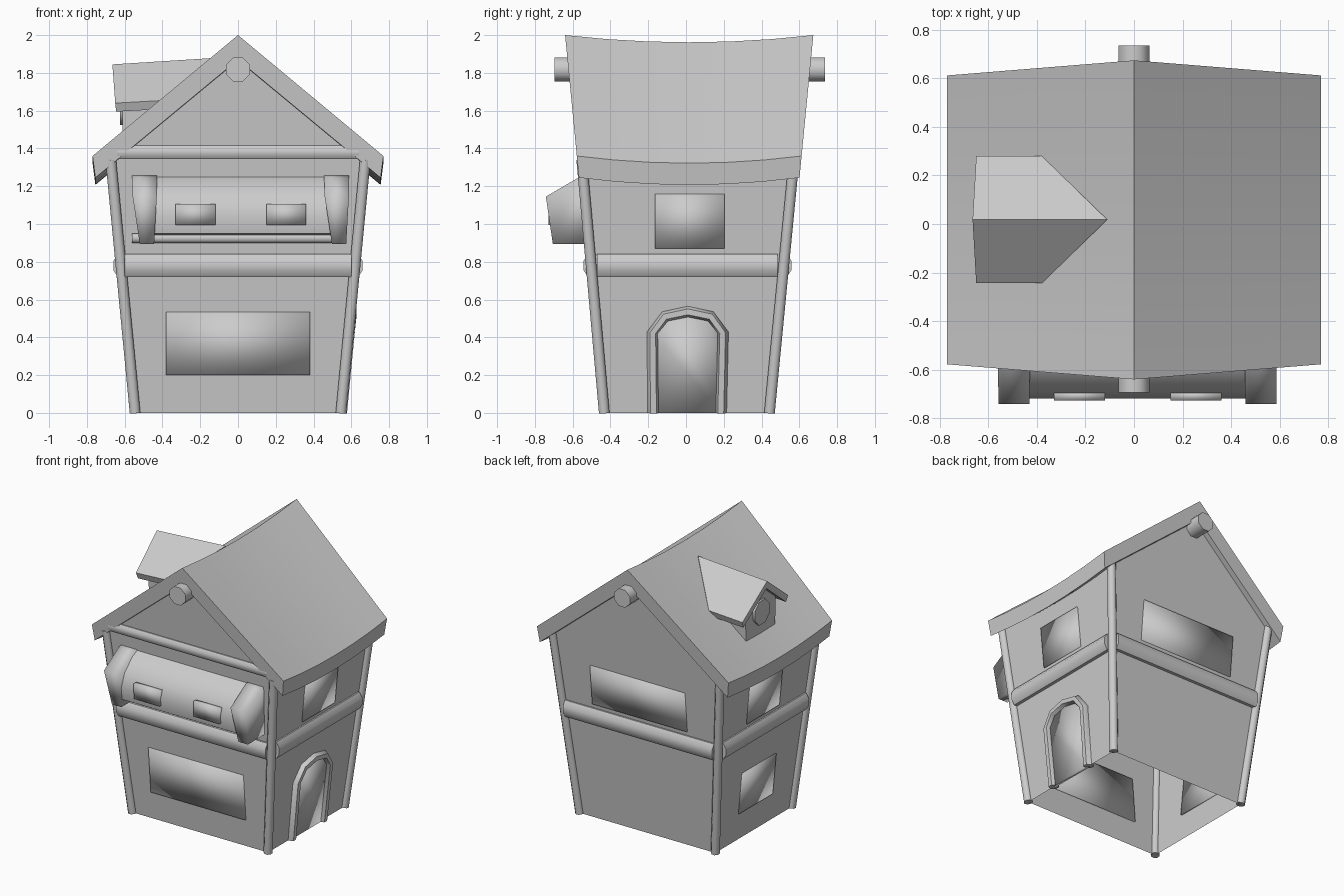
import bpy, bmesh, math
from mathutils import Vector

if "Cube" in bpy.data.objects:
    bpy.data.objects.remove(bpy.data.objects["Cube"])


def make(name, verts, faces, full_smooth=False):
    me = bpy.data.meshes.new(name)
    me.from_pydata([tuple(v) for v in verts], [], faces)
    bm = bmesh.new()
    bm.from_mesh(me)
    bmesh.ops.recalc_face_normals(bm, faces=bm.faces)
    bm.to_mesh(me)
    bm.free()
    ob = bpy.data.objects.new(name, me)
    bpy.context.collection.objects.link(ob)
    if full_smooth:
        me.polygons.foreach_set("use_smooth", [True] * len(me.polygons))
    else:
        bpy.ops.object.select_all(action='DESELECT')
        ob.select_set(True)
        bpy.context.view_layer.objects.active = ob
        bpy.ops.object.shade_smooth_by_angle(angle=math.radians(50))
    return ob


def loft(name, rings, full_smooth=False):
    n = len(rings[0])
    verts = [v for r in rings for v in r]
    faces = [(i * n + j, i * n + (j + 1) % n, (i + 1) * n + (j + 1) % n, (i + 1) * n + j)
             for i in range(len(rings) - 1) for j in range(n)]
    last = (len(rings) - 1) * n
    faces += [tuple(range(n)), tuple(range(last, last + n))]
    return make(name, verts, faces, full_smooth)


def sweep(name, path, side, ra, rb, n=8):
    """Round bar along a path; ra is its radius along 'side', rb across it."""
    path = [Vector(p) for p in path]
    rings = []
    for i, p in enumerate(path):
        t = (path[min(i + 1, len(path) - 1)] - path[max(i - 1, 0)]).normalized()
        a = (Vector(side) - t * t.dot(Vector(side))).normalized()
        b = t.cross(a)
        angs = [(k + 0.5) * math.tau / n for k in range(n)]
        s = 1 / math.cos(math.pi / n)
        rings.append([p + a * ra * s * math.cos(w) + b * rb * s * math.sin(w) for w in angs])
    return loft(name, rings)


def wall(side, u, z, off=0.0):
    """Point on one of the four outward leaning walls."""
    if side == 'front':
        return (u, -(0.433 + 0.089 * z) - off, z)
    if side == 'back':
        return (u, 0.442 + 0.097 * z + off, z)
    x = 0.545 + 0.096 * z + off
    return (x if side == 'right' else -x, u, z)


def panel(name, side, outline, out=0.008):
    loft(name, [[wall(side, u, z, o) for u, z in outline] for o in (-0.012, out)], True)


def rect(u0, u1, z0, z1):
    return [(u0, z0), (u1, z0), (u1, z1), (u0, z1)]


# House shell, open underneath
hx = wall('right', 0, 1.33)[0]
outline = [(-0.545, 0), (0.545, 0), (hx, 1.33), (0, 1.9), (-hx, 1.33)]
shell = [wall(s, u, z) for s in ('front', 'back') for u, z in outline]
make("house_walls", shell, [(0, 1, 2, 3, 4), (9, 8, 7, 6, 5), (1, 6, 7, 2), (0, 4, 9, 5)])

# Sagging main roof slab
prof = [(0, 2), (0.77, 1.36), (0.755, 1.245), (0, 1.87), (-0.755, 1.245), (-0.77, 1.36)]
rings = []
for k in range(7):
    t = k / 3 - 1
    rings.append([(x, 0.017 + t * (0.595 + (z - 1.36) * 0.097), z - 0.038 * (1 - t * t))
                  for x, z in prof])
loft("main_roof", rings)

# Corner posts
for sx in (-1, 1):
    for fb in ('front', 'back'):
        pts = [(sx * wall('right', 0, z)[0], wall(fb, 0, z)[1], z) for z in (0, 1.34)]
        sweep(f"corner_post_{fb}_{'right' if sx > 0 else 'left'}", pts, (1, 0, 0), 0.028, 0.028)

# Floor beams around the house, gable beam and ridge beam
for s in ('front', 'back'):
    sweep(f"floor_beam_{s}", [wall(s, u, 0.78) for u in (-0.6, 0.6)], (0, 0, 1), 0.06, 0.04)
for s in ('left', 'right'):
    sweep(f"floor_beam_{s}", [wall(s, u, 0.78) for u in (-0.47, 0.485)], (0, 0, 1), 0.06, 0.04)
sweep("gable_beam", [wall('front', u, 1.38) for u in (-0.64, 0.64)], (0, 0, 1), 0.035, 0.025)
sweep("ridge_beam", [(0, -0.695, 1.818), (0, 0.735, 1.818)], (1, 0, 0), 0.063, 0.063)

# Wall windows
panel("window_front", 'front', rect(-0.38, 0.38, 0.2, 0.535))
panel("window_back", 'back', rect(-0.38, 0.38, 0.87, 1.16))
panel("window_right", 'right', rect(-0.165, 0.205, 0.87, 1.16))
panel("window_left_upper", 'left', rect(-0.165, 0.205, 0.87, 1.16))
panel("window_left_lower", 'left', rect(-0.18, 0.205, 0.2, 0.5))

# Arched door and its frame
arch = [(-0.172, 0), (-0.176, 0.425), (-0.11, 0.51), (0.01, 0.535),
        (0.13, 0.51), (0.194, 0.425), (0.184, 0)]
panel("door", 'right', arch, 0.01)
sweep("door_frame", [wall('right', u, z) for u, z in arch], (1, 0, 0), 0.032, 0.027, 6)

# Front bay: rounded body, end plates, small panes, sill
bay = [(-0.5, 1.27), (-0.6, 1.225), (-0.685, 1.14), (-0.718, 1.04), (-0.7, 0.95), (-0.5, 0.94)]
loft("bay_body", [[(x, y, z) for y, z in bay] for x in (-0.46, 0.49)])
plate = [(-0.5, 1.275), (-0.57, 1.245), (-0.742, 1.145), (-0.705, 0.895), (-0.49, 0.895)]
for label, top, bottom in (("left", -0.495, -0.482), ("right", 0.522, 0.535)):
    rings = []
    for s in (-1, 1):
        ring = []
        for y, z in plate:
            f = min(1, (z - 0.895) / 0.27)
            ring.append((bottom + (top - bottom) * f + s * (0.038 + 0.028 * f), y, z))
        rings.append(ring)
    loft(f"bay_end_{label}", rings, True)
for label, x0, x1 in (("left", -0.33, -0.12), ("right", 0.15, 0.36)):
    loft(f"bay_pane_{label}", [[(x0, y + 0.002, 0.995), (x1, y, 0.995), (x1, y, 1.105), (x0, y, 1.105)]
                               for y in (-0.69, -0.727)], True)
sweep("bay_sill", [(-0.56, -0.525, 0.925), (0.56, -0.525, 0.925)], (0, 0, 1), 0.026, 0.026)

# Roof dormer on the left slope: roof slab, box and octagonal window
cy = 0.018
front = [(-0.665, 0, 1.845), (-0.65, 0.262, 1.64), (-0.645, 0.245, 1.595), (-0.66, 0, 1.79),
         (-0.645, -0.245, 1.595), (-0.65, -0.262, 1.64)]
back = [(-0.11, 0, 1.88), (-0.38, 0.262, 1.655), (-0.37, 0.245, 1.61), (-0.11, 0, 1.82),
        (-0.37, -0.245, 1.61), (-0.38, -0.262, 1.655)]
loft("dormer_roof", [[(x, cy + y, z) for x, y, z in r] for r in (front, back)])
gable = [(-0.165, 1.42), (0.165, 1.42), (0.175, 1.67), (0, 1.81), (-0.175, 1.67)]
loft("dormer_box", [[(x, cy + y, z) for y, z in gable] for x in (-0.612, -0.25)])
sweep("dormer_window", [(-0.6, cy, 1.61), (-0.626, cy, 1.61)], (0, 1, 0), 0.085, 0.085)
